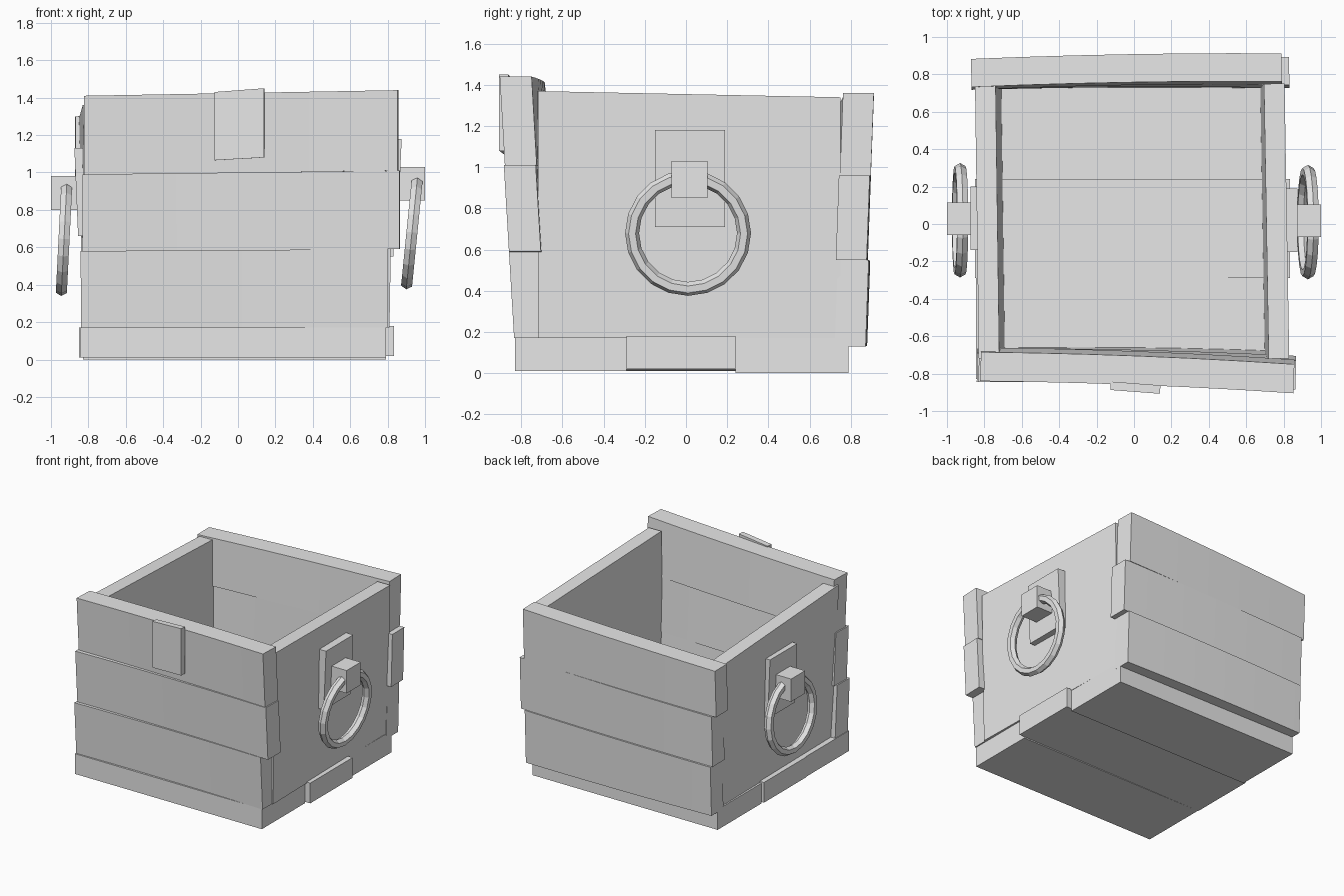
import bpy, bmesh
from math import pi, radians
from mathutils import Vector

if "Cube" in bpy.data.objects:
    bpy.data.objects.remove(bpy.data.objects["Cube"])

grey = bpy.data.materials.new("plain_grey")
grey.use_nodes = True
grey.diffuse_color = (0.8, 0.8, 0.8, 1)
grey.node_tree.nodes["Principled BSDF"].inputs["Base Color"].default_value = (0.8, 0.8, 0.8, 1)


def board(name, start, end, z_start, z_end, thick, lean=0.0, bow=0.0, steps=6):
    """Straight or bowed plank between two plan points, with its own height at each end."""
    a, b = Vector((*start, 0)), Vector((*end, 0))
    side = Vector((0, 0, 1)).cross(b - a).normalized()
    bm = bmesh.new()
    rings = []
    for i in range(steps + 1):
        t = i / steps
        centre = a.lerp(b, t) + side * bow * 4 * t * (1 - t)
        low = z_start[0] + (z_end[0] - z_start[0]) * t
        high = z_start[1] + (z_end[1] - z_start[1]) * t
        ring = []
        for across, z, tip in ((-1, low, -1), (1, low, -1), (1, high, 1), (-1, high, 1)):
            p = centre + side * (across * thick + tip * lean) / 2
            ring.append(bm.verts.new((p.x, p.y, z)))
        rings.append(ring)
    for r, s in zip(rings, rings[1:]):
        for k in range(4):
            n = (k + 1) % 4
            bm.faces.new((r[k], r[n], s[n], s[k]))
    bm.faces.new(rings[0])
    bm.faces.new(rings[-1])
    bmesh.ops.recalc_face_normals(bm, faces=bm.faces)
    mesh = bpy.data.meshes.new(name)
    bm.to_mesh(mesh)
    bm.free()
    obj = bpy.data.objects.new(name, mesh)
    bpy.context.collection.objects.link(obj)
    mesh.materials.append(grey)
    bpy.ops.object.select_all(action="DESELECT")
    obj.select_set(True)
    bpy.context.view_layer.objects.active = obj
    bpy.ops.object.shade_smooth_by_angle(angle=radians(30))
    return obj


# Floor boards
board("floor_front", (-0.845, -0.56), (0.79, -0.56), (0.01, 0.17), (0.01, 0.17), 0.54)
board("floor_middle", (-0.85, -0.025), (0.835, -0.025), (0.01, 0.17), (0.02, 0.18), 0.53)
board("floor_back", (-0.83, 0.515), (0.79, 0.515), (0, 0.16), (0, 0.17), 0.55)

# Front planks
front = dict(thick=0.155, lean=-0.025, bow=0.012)
board("front_low", (-0.84, -0.755), (0.80, -0.77), (0.17, 0.58), (0.17, 0.59), **front)
board("front_middle", (-0.83, -0.755), (0.865, -0.795), (0.58, 0.99), (0.59, 1.01), **front)
board("front_top", (-0.82, -0.75), (0.855, -0.815), (0.99, 1.41), (1.01, 1.44), **front)

# Back planks
back = dict(thick=0.15, lean=0.015, bow=0.01)
board("back_low", (-0.83, 0.80), (0.79, 0.805), (0.14, 0.53), (0.13, 0.55), **back)
board("back_middle", (-0.84, 0.80), (0.83, 0.81), (0.53, 0.93), (0.55, 0.96), **back)
board("back_top", (-0.87, 0.80), (0.79, 0.83), (0.93, 1.30), (0.96, 1.36), **back)

# Side panels
board("left_panel", (0.765, -0.72), (0.74, 0.75), (0.17, 1.37), (0.17, 1.34), 0.11, -0.02)
board("right_panel", (-0.76, -0.72), (-0.78, 0.75), (0.16, 1.36), (0.16, 1.29), 0.11, 0.03)

# Front clasp plate
board("clasp", (-0.125, -0.865), (0.14, -0.885), (1.065, 1.43), (1.08, 1.45), 0.045, steps=1)

# Ring handles: backing plate, block and ring on each side
for label, sign, drop, shift, tilt in (("left", 1, 0, 0, 0.1), ("right", -1, 0.05, 0.01, 0.05)):
    plate_z = (0.71 - drop, 1.18 - drop)
    block_z = (0.85 - drop, 1.03 - drop)
    board(label + "_handle_plate", (sign * 0.83, shift - 0.15), (sign * 0.83, shift + 0.19),
          plate_z, plate_z, 0.07, -sign * 0.02, steps=1)
    board(label + "_handle_block", (sign * 0.93, shift - 0.07), (sign * 0.93, shift + 0.105),
          block_z, block_z, 0.14, steps=1)
    bpy.ops.mesh.primitive_torus_add(
        major_radius=0.272, minor_radius=0.034, major_segments=20, minor_segments=6,
        location=(sign * 0.93, 0.01 + shift, 0.68 - drop * 0.7), rotation=(0, pi / 2 + tilt, 0))
    ring = bpy.context.object
    ring.name = label + "_handle_ring"
    ring.data.materials.append(grey)
